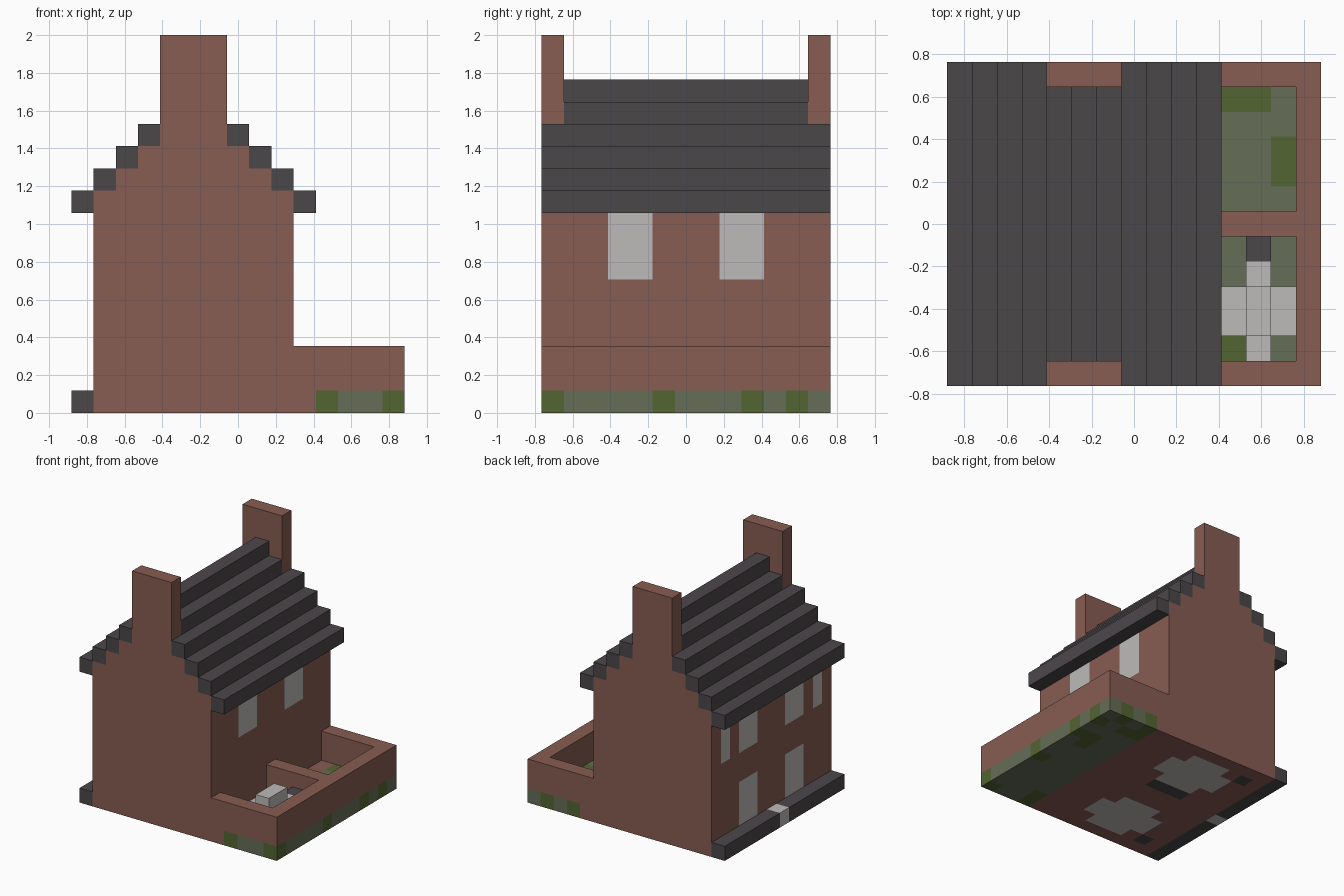
import bpy
import bmesh
from mathutils import Vector

if "Cube" in bpy.data.objects:
    bpy.data.objects.remove(bpy.data.objects["Cube"])

UNIT = 2 / 17                       # edge of one building block
ORIGIN = Vector((-7.5, -6.5, 0))    # block grid corner


def linear(v):
    v /= 255
    return v / 12.92 if v < 0.04045 else ((v + 0.055) / 1.055) ** 2.4


def material(name, *rgb):
    colour = [linear(v) for v in rgb] + [1]
    m = bpy.data.materials.new(name)
    m.use_nodes = True
    m.diffuse_color = colour
    bsdf = m.node_tree.nodes["Principled BSDF"]
    bsdf.inputs["Base Color"].default_value = colour
    bsdf.inputs["Roughness"].default_value = 0.9
    return m


MATERIALS = {
    "brick": material("brick red", 135, 92, 82),
    "slate": material("dark slate", 75, 71, 74),
    "stone": material("pale stone", 189, 187, 185),
    "moss": material("grey green", 101, 110, 87),
    "grass": material("dark green", 84, 101, 50),
}
NAMES = list(MATERIALS)
SIDES = [Vector(s) for s in ((1, 0, 0), (-1, 0, 0), (0, 1, 0),
                             (0, -1, 0), (0, 0, 1), (0, 0, -1))]


def box(i0, i1, j0, j1, k0, k1):
    """Set of grid blocks filling a range."""
    return {(i, j, k) for i in range(i0, i1)
            for j in range(j0, j1) for k in range(k0, k1)}


def build(name, blocks, paint):
    """Skin a set of blocks; paint is a colour name or a rule(block, side)."""
    bm = bmesh.new()
    for block in blocks:
        for side in SIDES:
            beside = tuple(int(a + b) for a, b in zip(block, side))
            if beside in blocks:
                continue
            u = Vector((side.y, side.z, side.x))
            v = side.cross(u)
            mid = Vector(block) + Vector((0.5, 0.5, 0.5)) + side / 2 + ORIGIN
            corners = [mid + (a * u + b * v) / 2
                       for a, b in ((-1, -1), (1, -1), (1, 1), (-1, 1))]
            face = bm.faces.new([bm.verts.new(c * UNIT) for c in corners])
            colour = paint if isinstance(paint, str) else paint(block, side)
            face.material_index = NAMES.index(colour)
    bmesh.ops.remove_doubles(bm, verts=bm.verts, dist=UNIT / 100)
    bmesh.ops.recalc_face_normals(bm, faces=bm.faces)
    mesh = bpy.data.meshes.new(name)
    bm.to_mesh(mesh)
    bm.free()
    for m in MATERIALS.values():
        mesh.materials.append(m)
    obj = bpy.data.objects.new(name, mesh)
    bpy.context.collection.objects.link(obj)
    return obj


# House: walls with stepped gables, windows on the long sides
house = box(1, 10, 0, 13, 0, 10) | box(10, 11, 0, 13, 0, 1)
for step in (1, 2, 3):
    house |= box(1 + step, 10 - step, 0, 13, 9 + step, 10 + step)
house |= box(5, 6, 1, 12, 13, 14)


def house_paint(block, side):
    i, j, k = block
    m = min(j, 12 - j)              # distance from the nearer gable
    if side.x and i in (1, 9):
        upper, lower = 6 <= k < 9, 1 <= k < 4
        if m in (3, 4) and (upper or (lower and side.x < 0)):
            return "stone"
        if m == 1 and upper and side.x < 0:
            return "stone"
    if side.z < 0:                  # floor pattern underneath
        if 3 <= i < 8 and 1 <= m < 5 and not (i in (3, 7) and m in (1, 4)):
            return "stone"
        if (j == 7 and 4 <= i < 7) or (i == 2 and m == 1):
            return "slate"
    return "brick"


build("house_walls", house, house_paint)

# Roof: one long strip per step, mirrored about the ridge
for step in range(5):
    ends = (1, 12) if step == 4 else (0, 13)
    for label, i in (("left", 10 - step), ("right", step)):
        build(f"roof_{label}_{step + 1}", box(i, i + 1, *ends, 9 + step, 10 + step), "slate")
build("roof_ridge", box(5, 6, 1, 12, 14, 15), "slate")

# Chimneys at both gables
for label, j in (("front", 0), ("back", 12)):
    build(f"{label}_chimney", box(4, 7, j, j + 1, 13, 17), "brick")

# Kerb along the street with a doorstep
build("kerb", box(0, 1, 0, 13, 0, 1),
      lambda b, s: "stone" if b[1] == 6 else "slate")

# Yard ground with darker grass patches
GRASS = {(11, 0), (14, 0), (14, 5), (14, 9), (14, 11), (11, 12), (13, 12),
         (11, 11), (12, 11), (13, 8), (13, 9), (11, 1)}
build("yard_ground", box(11, 15, 0, 13, 0, 1),
      lambda b, s: "grass" if b[:2] in GRASS else "moss")

# Yard walls and divider
walls = box(14, 15, 0, 13, 1, 3)
for j in (0, 6, 12):
    walls |= box(10, 14, j, j + 1, 1, 3)
build("yard_walls", walls, "brick")

# Garden table with seats around it and a dark bin by the divider
build("garden_table", box(12, 13, 2, 4, 1, 3), "stone")
build("side_seat_left", box(13, 14, 2, 4, 1, 2), "stone")
build("side_seat_right", box(11, 12, 2, 4, 1, 2), "stone")
build("end_seat_front", box(12, 13, 1, 2, 1, 2), "stone")
build("end_seat_back", box(12, 13, 4, 5, 1, 2), "stone")
build("bin", box(12, 13, 5, 6, 1, 2), "slate")
